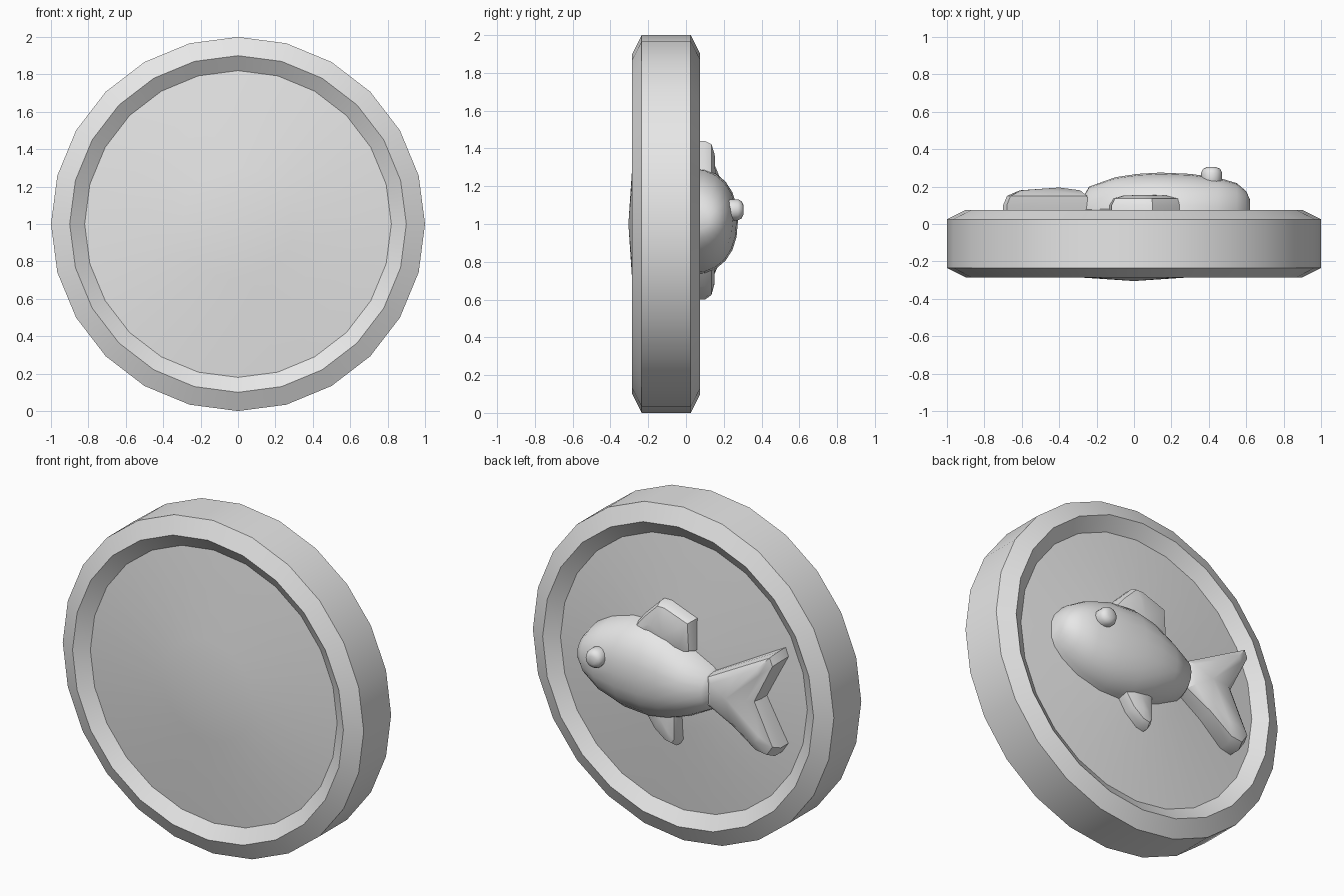
import bpy
import bmesh
import math
from mathutils import Vector

if "Cube" in bpy.data.objects:
    bpy.data.objects.remove(bpy.data.objects["Cube"])

grey = bpy.data.materials.new("plain grey")
grey.use_nodes = True
grey.diffuse_color = (0.8, 0.8, 0.8, 1)
grey.node_tree.nodes["Principled BSDF"].inputs["Base Color"].default_value = (0.8, 0.8, 0.8, 1)

BASE = 0.02  # depth at which the relief is sunk into the disc


def skin(name, rings, angle, caps=True):
    """Join equal rings of points into one closed, smooth-shaded surface."""
    bm = bmesh.new()
    loops = [[bm.verts.new(p) for p in ring] for ring in rings]
    n = len(loops[0])
    for a, b in zip(loops, loops[1:]):
        for i in range(n):
            j = (i + 1) % n
            bm.faces.new((a[i], a[j], b[j], b[i]))
    if caps:
        bm.faces.new(loops[0])
        bm.faces.new(loops[-1])
    bmesh.ops.remove_doubles(bm, verts=bm.verts, dist=1e-4)
    bmesh.ops.recalc_face_normals(bm, faces=bm.faces)
    mesh = bpy.data.meshes.new(name)
    bm.to_mesh(mesh)
    bm.free()
    mesh.materials.append(grey)
    obj = bpy.data.objects.new(name, mesh)
    bpy.context.collection.objects.link(obj)
    bpy.ops.object.select_all(action="DESELECT")
    obj.select_set(True)
    bpy.context.view_layer.objects.active = obj
    bpy.ops.object.shade_smooth_by_angle(angle=math.radians(angle))
    return obj


def lathe(name, profile, sides, centre, angle):
    """Revolve (radius, y) points around an axis along y."""
    cx, cz = centre
    turns = [math.tau * i / sides for i in range(sides)]
    rings = [[(cx + r * math.sin(t), y, cz + r * math.cos(t)) for t in turns]
             for r, y in profile]
    return skin(name, rings, angle, caps=False)


def fin(name, outline, centre, layers, angle=35):
    """Puffed plate: the outline shrinks toward a centre as it rises in y."""
    c = Vector(centre)
    rings = []
    for scale, y in layers:
        flat = [c + (Vector(p) - c) * scale for p in outline]
        rings.append([(p.x, y, p.y) for p in flat])
    return skin(name, rings, angle)


# Coin: chamfered rim and shallow domed disc, the same on both sides
MID = -0.105
half = [(0, 0.2), (0.3, 0.18), (0.82, 0.125), (0.9, 0.18), (1, 0.13)]
profile = [(r, MID - y) for r, y in half] + [(r, MID + y) for r, y in reversed(half)]
lathe("coin", profile, 24, (0, 1), 30)

# Fish body: half-round sections (x, middle z, half height, top y)
sections = [(-0.28, 1.0, 0.09, 0.13), (-0.24, 1.0, 0.13, 0.2),
            (-0.1, 1.0, 0.205, 0.25), (0.02, 1.01, 0.26, 0.268),
            (0.14, 1.015, 0.285, 0.275), (0.3, 1.015, 0.275, 0.268),
            (0.45, 1.015, 0.225, 0.248), (0.55, 1.02, 0.16, 0.218),
            (0.6, 1.02, 0.1, 0.175), (0.62, 1.02, 0.05, 0.13)]
STEPS = 12
rings = []
for x, zc, h, top in sections:
    ring = []
    for i in range(STEPS + 1):
        t = math.pi * i / STEPS
        c, s = math.cos(t), max(math.sin(t), 0)
        ring.append((x, BASE + (top - BASE) * s ** 0.85,
                     zc + h * math.copysign(abs(c) ** 0.9, c)))
    rings.append(ring)
skin("fish_body", rings, 50)

# Tail and fins, as (x, z) outlines
fin("tail_fin",
    [(-0.24, 1.1), (-0.46, 1.22), (-0.68, 1.34), (-0.7, 1.29), (-0.57, 1.03),
     (-0.7, 0.77), (-0.66, 0.71), (-0.58, 0.72), (-0.42, 0.83), (-0.24, 0.92)],
    (-0.4, 1.02), [(1, BASE), (1, 0.1), (0.93, 0.15), (0.7, 0.18), (0, 0.195)])
fin("top_fin",
    [(0.28, 1.24), (0.2, 1.34), (0.1, 1.44), (0.05, 1.44), (-0.12, 1.38),
     (-0.13, 1.2), (0.05, 1.15)],
    (0.05, 1.26), [(1, BASE), (1, 0.1), (0.9, 0.135), (0.6, 0.152), (0, 0.156)])
fin("bottom_fin",
    [(0.2, 0.78), (0.12, 0.67), (0.04, 0.61), (-0.01, 0.6), (-0.03, 0.63),
     (-0.03, 0.8)],
    (0.07, 0.76), [(1, BASE), (1, 0.1), (0.85, 0.135), (0.5, 0.15), (0, 0.15)])

# Eye: short rounded stud
lathe("eye", [(0, 0.18), (0.045, 0.2), (0.056, 0.235), (0.056, 0.275),
              (0.045, 0.295), (0.025, 0.304), (0, 0.305)], 12, (0.415, 1.075), 50)
